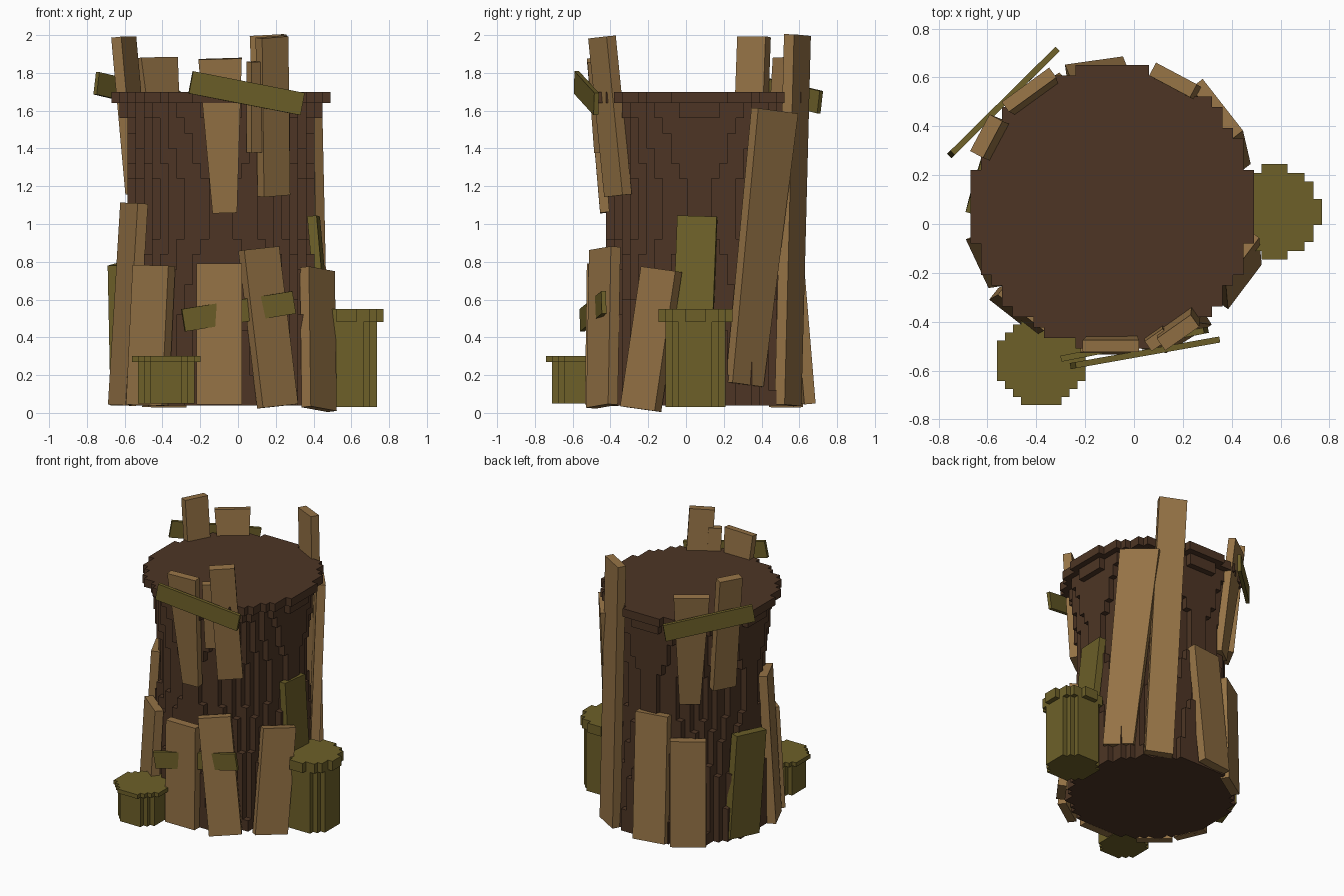
import bpy, bmesh, math
from mathutils import Vector

if "Cube" in bpy.data.objects:
    bpy.data.objects.remove(bpy.data.objects["Cube"])


def material(name, rgb):
    m = bpy.data.materials.new(name)
    m.diffuse_color = (*rgb, 1)
    m.use_nodes = True
    m.node_tree.nodes["Principled BSDF"].inputs["Base Color"].default_value = m.diffuse_color
    return m


BARK = material("bark", (0.075, 0.036, 0.018))
WOOD = material("wood", (0.30, 0.17, 0.06))
OLIVE = material("olive", (0.155, 0.118, 0.022))


def finish(name, bm, mat):
    bmesh.ops.recalc_face_normals(bm, faces=bm.faces)
    me = bpy.data.meshes.new(name)
    bm.to_mesh(me)
    bm.free()
    me.materials.append(mat)
    ob = bpy.data.objects.new(name, me)
    bpy.context.collection.objects.link(ob)
    return ob


def stair_circle(r, c):
    """Outline of a circle drawn with square cells of size c."""
    n = r / c
    top = int(n)
    right = []
    for j in range(-top, top + 1):
        w = (int(math.sqrt(n * n - j * j)) + 0.5) * c
        for y in ((j - 0.5) * c, (j + 0.5) * c):
            if not right or (w, y) != right[-1]:
                right.append((w, y))
    return right + [(-x, y) for x, y in reversed(right)]


def stepped_stack(name, centre, layers, c, mat):
    """Stack of stepped discs; layers are (z0, z1, radius)."""
    bm = bmesh.new()
    for z0, z1, r in layers:
        pts = stair_circle(r, c)
        rings = [[bm.verts.new((centre[0] + x, centre[1] + y, z)) for x, y in pts]
                 for z in (z0, z1)]
        bm.faces.new(rings[0][::-1])
        bm.faces.new(rings[1])
        for i in range(len(pts)):
            k = (i + 1) % len(pts)
            bm.faces.new((rings[0][i], rings[0][k], rings[1][k], rings[1][i]))
    return finish(name, bm, mat)


def plank(name, a, b, width, thick, azimuth, mat=WOOD, start_width=None):
    """Board from end centre a to end centre b, its face pointing to azimuth."""
    a, b = Vector(a), Vector(b)
    axis = (b - a).normalized()
    t = math.radians(azimuth)
    n = Vector((math.cos(t), math.sin(t), 0))
    n = (n - axis * n.dot(axis)).normalized()
    side = axis.cross(n)
    bm = bmesh.new()
    rings = []
    for p, w in ((a, start_width or width), (b, width)):
        rings.append([bm.verts.new(p + side * (w / 2 * s) + n * (thick / 2 * d))
                      for s, d in ((-1, -1), (1, -1), (1, 1), (-1, 1))])
    bm.faces.new(rings[0])
    bm.faces.new(rings[1])
    for i in range(4):
        k = (i + 1) % 4
        bm.faces.new((rings[0][i], rings[0][k], rings[1][k], rings[1][i]))
    return finish(name, bm, mat)


# trunk: waisted body in stepped layers, and a wider lid
CENTRE = (-0.09, 0.07)
profile = [(0.04, 0.55), (0.4, 0.535), (0.7, 0.505), (0.95, 0.48),
           (1.2, 0.48), (1.4, 0.497), (1.64, 0.53)]


def radius(z):
    for (z0, r0), (z1, r1) in zip(profile, profile[1:]):
        if z <= z1:
            return r0 + (r1 - r0) * (z - z0) / (z1 - z0)


N = 20
step = 1.6 / N
layers = [(0.04 + i * step, 0.04 + (i + 1) * step, radius(0.04 + (i + 0.5) * step))
          for i in range(N)]
stepped_stack("trunk", CENTRE, layers, 0.043, BARK)
stepped_stack("trunk_lid", CENTRE, [(1.64, 1.70, 0.58)], 0.043, BARK)

# small barrels at the foot
stepped_stack("barrel_right", (0.575, 0.05),
              [(0.03, 0.48, 0.16), (0.48, 0.55, 0.188)], 0.0355, OLIVE)
stepped_stack("barrel_front", (-0.38, -0.56),
              [(0.05, 0.27, 0.155), (0.27, 0.30, 0.178)], 0.033, OLIVE)

# boards round the foot
plank("foot_board_front", (-0.10, -0.505, 0.045), (-0.10, -0.495, 0.79), 0.24, 0.06, -90)
plank("foot_board_front_right", (0.21, -0.445, 0.035), (0.11, -0.43, 0.87), 0.22, 0.06, -58)
plank("foot_board_right", (0.43, -0.24, 0.02), (0.42, -0.13, 0.76), 0.23, 0.06, -37)
plank("foot_board_front_left", (-0.48, -0.36, 0.04), (-0.445, -0.34, 0.78), 0.24, 0.06, -128)
plank("foot_board_left", (-0.615, -0.15, 0.04), (-0.55, -0.14, 1.11), 0.22, 0.06, 205)
plank("foot_board_left_green", (-0.61, 0.22, 0.05), (-0.625, 0.16, 0.79), 0.25, 0.06, 163, OLIVE)
plank("foot_board_back_left", (-0.39, 0.53, 0.03), (-0.38, 0.52, 0.80), 0.24, 0.06, 123)
plank("foot_board_back", (-0.16, 0.64, 0.05), (-0.13, 0.565, 0.95), 0.24, 0.06, 98)
plank("green_board_right", (0.47, 0.03, 0.25), (0.40, 0.06, 1.04), 0.21, 0.05, -5, OLIVE)

# tall boards at the back right
plank("tall_board_right", (0.39, 0.31, 0.15), (0.34, 0.47, 1.60), 0.27, 0.06, 38,
      start_width=0.21)
plank("tall_board_back", (0.24, 0.54, 0.04), (0.16, 0.59, 2.0), 0.19, 0.06, 62)

# upper boards, front and back left
plank("upper_board_front", (-0.07, -0.43, 1.06), (-0.095, -0.50, 1.875), 0.23, 0.05, -90,
      start_width=0.13)
plank("upper_board_front_right", (0.19, -0.36, 1.15), (0.18, -0.445, 1.99), 0.17, 0.06, -55)
plank("upper_board_sliver", (0.095, -0.44, 1.38), (0.095, -0.475, 1.86), 0.09, 0.05, -55)
plank("upper_board_back_left", (-0.36, 0.47, 1.05), (-0.43, 0.55, 1.88), 0.24, 0.05, 126,
      start_width=0.14)
plank("upper_board_left", (-0.53, 0.33, 1.16), (-0.605, 0.36, 1.99), 0.17, 0.06, 152)

# slanted straps nailed across the boards
plank("strap_front_upper", (-0.25, -0.58, 1.75), (0.34, -0.475, 1.635), 0.12, 0.025, -80, OLIVE)
plank("strap_front_lower", (-0.29, -0.55, 0.49), (0.295, -0.435, 0.585), 0.12, 0.025, -79, OLIVE)
plank("strap_back_left", (-0.75, 0.285, 1.745), (-0.32, 0.71, 1.645), 0.12, 0.025, 135, OLIVE)
